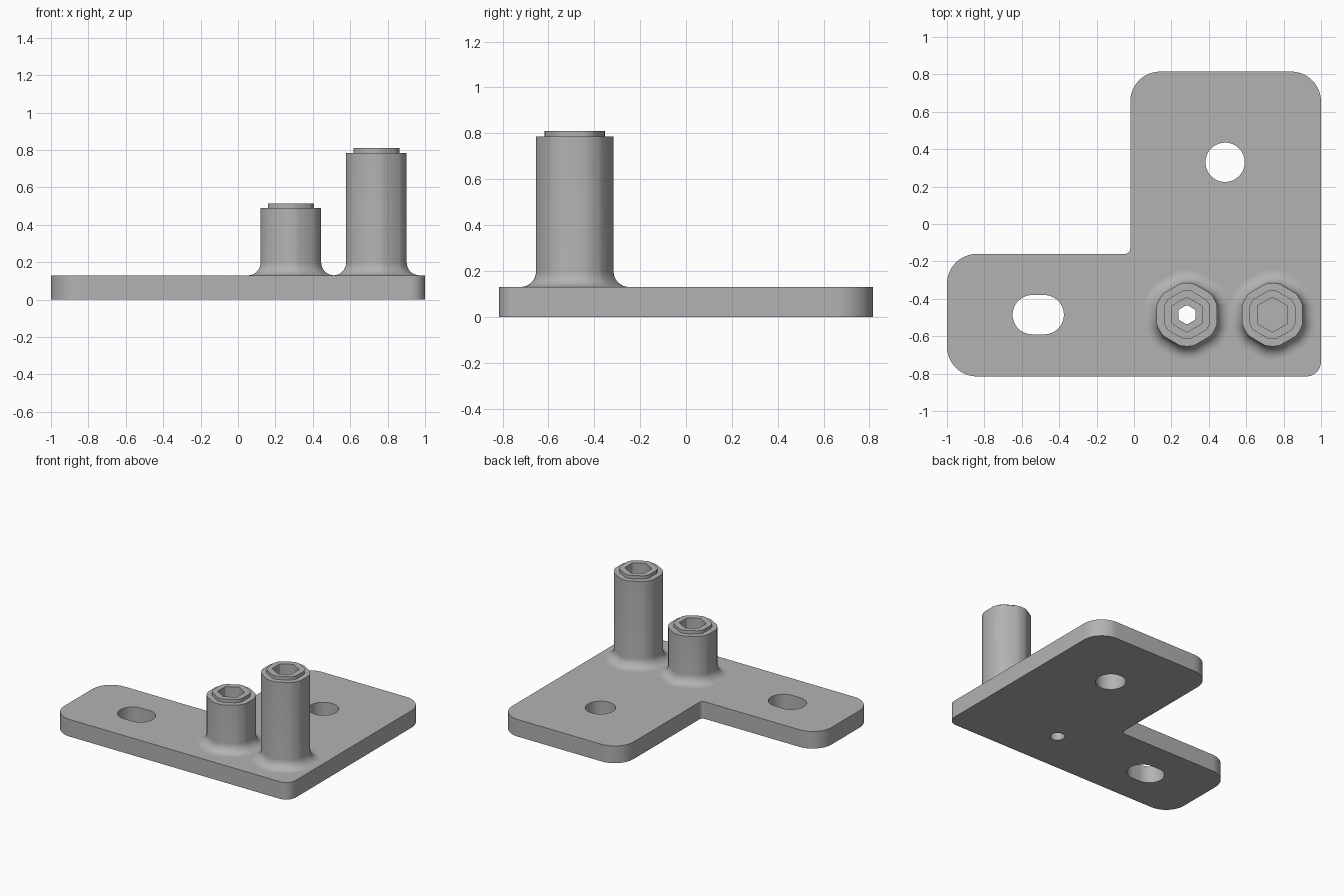
import bpy, bmesh, math
from mathutils import Vector

default = bpy.data.objects.get("Cube")
if default:
    bpy.data.objects.remove(default, do_unlink=True)

steel = bpy.data.materials.new("grey steel")
steel.use_nodes = True
grey = (0.45, 0.45, 0.45, 1)
steel.diffuse_color = grey
steel.node_tree.nodes["Principled BSDF"].inputs["Base Color"].default_value = grey

PLATE_TOP = 0.13
POST_Y = -0.485
BORE = 0.05
ARC = 6             # segments per rounded post corner


def rounded(corners, radii, steps=12):
    """Outline with each right-angled corner replaced by an arc."""
    pts = []
    n = len(corners)
    for i, r in enumerate(radii):
        p = Vector(corners[i])
        u = (Vector(corners[i - 1]) - p).normalized()
        v = (Vector(corners[(i + 1) % n]) - p).normalized()
        centre = p + r * (u + v)
        for k in range(steps + 1):
            t = math.pi / 2 * k / steps
            q = centre - r * (v * math.cos(t) + u * math.sin(t))
            if not pts or (q - pts[-1]).length > 1e-4:
                pts.append(q)
    if (pts[0] - pts[-1]).length < 1e-4:
        pts.pop()
    return pts


def slot(x, y, half_x, half_y):
    box = [(x - half_x, y - half_y), (x + half_x, y - half_y),
           (x + half_x, y + half_y), (x - half_x, y + half_y)]
    return rounded(box, [half_y] * 4)


def finish(obj):
    bpy.ops.object.select_all(action='DESELECT')
    obj.select_set(True)
    bpy.context.view_layer.objects.active = obj
    if obj.type == 'CURVE':
        bpy.ops.object.convert(target='MESH')
    bpy.ops.object.shade_smooth_by_angle(angle=math.radians(30))


# L-shaped base plate with its three holes
outline = [(-1, -0.815), (1, -0.815), (1, 0.815), (-0.02, 0.815),
           (-0.02, -0.16), (-1, -0.16)]
loops = [rounded(outline, [0.16, 0.08, 0.16, 0.16, 0.03, 0.16]),
         slot(0.487, 0.33, 0.105, 0.105),
         slot(-0.512, POST_Y, 0.137, 0.105),
         slot(0.283, POST_Y, BORE, BORE)]
curve = bpy.data.curves.new("base_plate", 'CURVE')
curve.dimensions = '2D'
curve.fill_mode = 'BOTH'
curve.extrude = PLATE_TOP / 2
curve.materials.append(steel)
for loop in loops:
    spline = curve.splines.new('POLY')
    spline.points.add(len(loop) - 1)
    for point, q in zip(spline.points, loop):
        point.co = (q.x, q.y, 0, 1)
    spline.use_cyclic_u = True
plate = bpy.data.objects.new("base_plate", curve)
plate.location.z = PLATE_TOP / 2
bpy.context.collection.objects.link(plate)
finish(plate)


def hex_ring(flat, corner):
    """Hexagon with flats facing +-x, its corners trimmed by a circle."""
    half = math.acos(min(1, flat / corner))
    spread = max(math.pi / 6 - half, 0)
    pts = []
    for c in range(6):
        mid = math.pi / 6 + c * math.pi / 3
        for k in range(ARC + 1):
            a = mid + spread * (2 * k / ARC - 1)
            pts.append((corner * math.cos(a), corner * math.sin(a)))
    return pts


def post(name, x, shoulder, bored):
    """Hex post: flared foot, shaft, stepped cap and hex socket."""
    flat, corner, flare = 0.162, 0.169, 0.068
    rings = []
    for k in range(9):
        t = math.pi / 2 * k / 8
        d = flare * (1 - math.sin(t))
        z = PLATE_TOP + flare * (1 - math.cos(t))
        rings.append((hex_ring(flat + d, corner + d), z))
    top = shoulder + 0.025
    cap = hex_ring(0.1225, 0.131)
    socket = hex_ring(0.081, 0.081 / math.cos(math.pi / 6) - 0.0005)
    rings += [(hex_ring(flat, corner), shoulder), (cap, shoulder), (cap, top),
              (socket, top), (socket, top - 0.15)]
    if bored:
        n = 6 * (ARC + 1)
        circle = []
        for px, py in hex_ring(0.1, 0.11):
            s = BORE / math.hypot(px, py)
            circle.append((px * s, py * s))
        rings += [(circle, top - 0.15), (circle, PLATE_TOP)]

    bm = bmesh.new()
    rows = [[bm.verts.new((px, py, z)) for px, py in ring] for ring, z in rings]
    for low, high in zip(rows, rows[1:]):
        for i in range(len(low)):
            j = (i + 1) % len(low)
            bm.faces.new((low[i], low[j], high[j], high[i]))
    if not bored:
        bm.faces.new(rows[-1])
    mesh = bpy.data.meshes.new(name)
    bm.to_mesh(mesh)
    bm.free()
    mesh.materials.append(steel)
    obj = bpy.data.objects.new(name, mesh)
    obj.location = (x, POST_Y, 0)
    bpy.context.collection.objects.link(obj)
    finish(obj)


# Short bored post and tall blind post
post("short_post", 0.283, 0.49, True)
post("tall_post", 0.74, 0.785, False)
